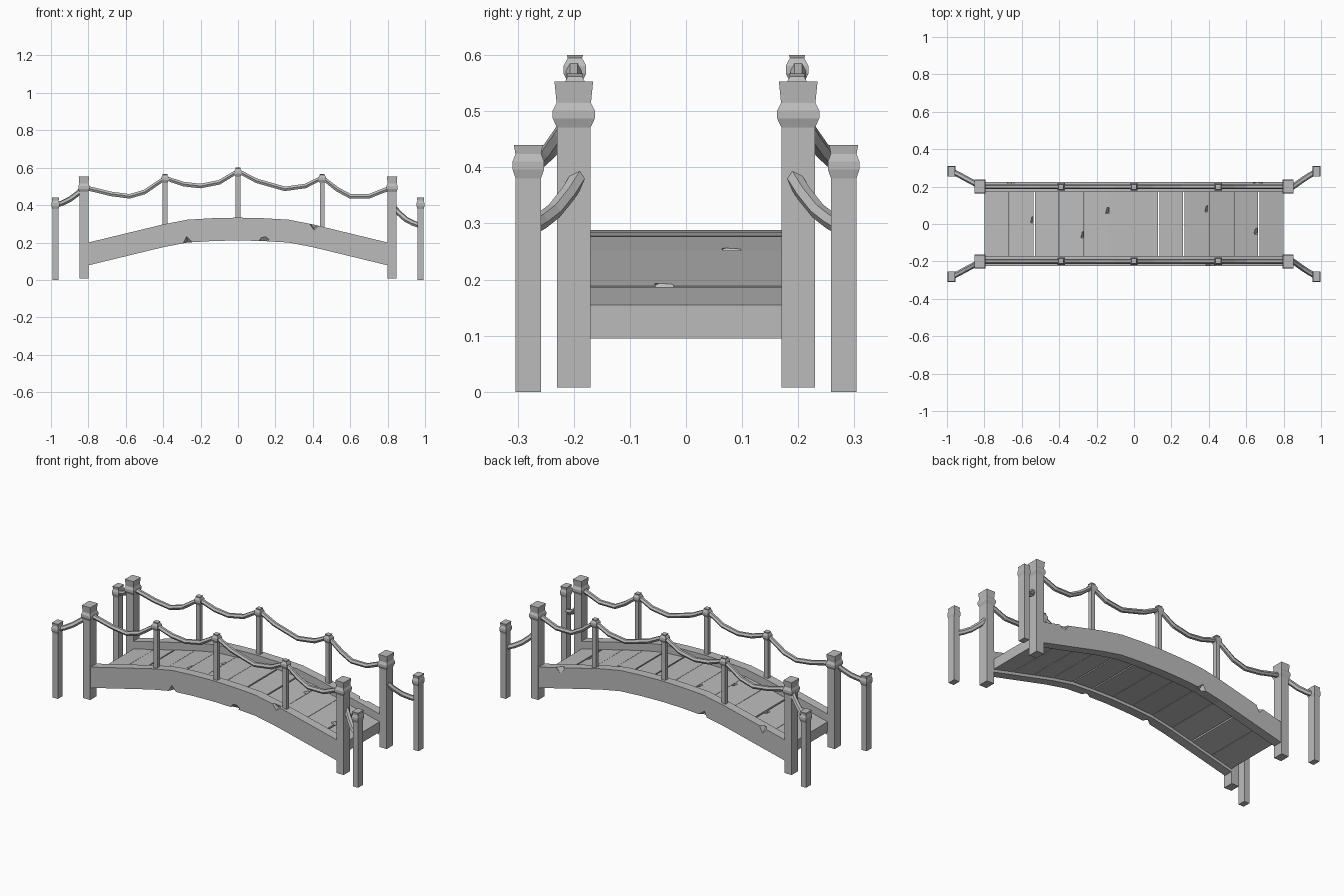
import bpy, bmesh, math
from mathutils import Matrix, Vector

if "Cube" in bpy.data.objects:
    bpy.data.objects.remove(bpy.data.objects["Cube"], do_unlink=True)

# One stone grey material
stone = bpy.data.materials.new("stone_grey")
stone.use_nodes = True
grey = (0.5, 0.5, 0.5, 1)
stone.diffuse_color = grey
stone.node_tree.nodes["Principled BSDF"].inputs["Base Color"].default_value = grey


def finish(bm, name):
    bmesh.ops.recalc_face_normals(bm, faces=bm.faces)
    mesh = bpy.data.meshes.new(name)
    bm.to_mesh(mesh)
    bm.free()
    mesh.materials.append(stone)
    ob = bpy.data.objects.new(name, mesh)
    bpy.context.collection.objects.link(ob)
    return ob


def loft(name, rings):
    """Skin a list of four-cornered rings and cap both ends."""
    bm = bmesh.new()
    loops = [[bm.verts.new(p) for p in ring] for ring in rings]
    for a, b in zip(loops, loops[1:]):
        for i in range(4):
            j = (i + 1) % 4
            bm.faces.new((a[i], a[j], b[j], b[i]))
    bm.faces.new(loops[0])
    bm.faces.new(loops[-1])
    return finish(bm, name)


# Height of the arched beam top at x
ARCH = [(0, .333), (.135, .33), (.27, .322), (.4, .297), (.8, .2)]


def arch(x):
    x = abs(x)
    for (x0, z0), (x1, z1) in zip(ARCH, ARCH[1:]):
        if x <= x1 + 1e-6:
            return z0 + (z1 - z0) * (x - x0) / (x1 - x0)
    return ARCH[-1][1]


def arched_bar(name, xs, y0, y1, top, bottom):
    return loft(name, [[(x, y0, arch(x) - bottom), (x, y1, arch(x) - bottom),
                        (x, y1, arch(x) - top), (x, y0, arch(x) - top)] for x in xs])


def chip(ob, spots, size):
    """Knock small angular chips out of an edge."""
    for n, (x, y, z) in enumerate(spots):
        bm = bmesh.new()
        bmesh.ops.create_cube(bm, size=size)
        turn = Matrix.Rotation(.5 + n, 4, 'Z') @ Matrix.Rotation(.8, 4, 'Y') @ Matrix.Rotation(.6, 4, 'X')
        bmesh.ops.transform(bm, matrix=Matrix.Translation((x, y, z)) @ turn, verts=bm.verts)
        cutter = finish(bm, "chip_cutter")
        cutter.hide_render = True
        mod = ob.modifiers.new("chip", 'BOOLEAN')
        mod.operation = 'DIFFERENCE'
        mod.solver = 'EXACT'
        mod.object = cutter
        bpy.context.view_layer.objects.active = ob
        bpy.ops.object.modifier_apply(modifier=mod.name)
        bpy.data.objects.remove(cutter, do_unlink=True)


# Side beams
steps = [-.8, -.4, -.27, -.135, 0, .135, .27, .4, .8]
front = arched_bar("front_beam", steps, -.225, -.172, 0, .122)
back = arched_bar("back_beam", steps, .172, .225, 0, .122)
chip(front, [(.41, -.232, arch(.41)), (-.27, -.232, .2), (.14, -.232, .205)], .04)
chip(back, [(.66, .232, arch(.66)), (-.66, .232, arch(.66)), (-.27, .232, .2)], .04)

# Deck planks, a few with wider gaps
COUNT = 12
edges = [-.8 + 1.6 * i / COUNT for i in range(COUNT + 1)]
wide = {2, 7, 8, 11}
for i in range(COUNT):
    a = edges[i] + (0 if i == 0 else .004 if i in wide else .0008)
    b = edges[i + 1] - (0 if i == COUNT - 1 else .004 if i + 1 in wide else .0008)
    plank = arched_bar(f"plank_{i + 1}", [a, b], -.175, .175, .045, .105)
    chips = {1: .02, 3: -.06, 4: .07, 8: .08, 10: -.04}
    if i in chips:
        chip(plank, [(b, chips[i], arch(b) - .04)], .03)


def post(name, x, y, hx, hy, base, top, collar, flare):
    """Square post with a bulging rope collar and a flared head."""
    prof = [(base, 1), (collar - .022, 1), (collar - .006, flare),
            (collar + .008, flare), (collar + .022, 1.02), (top, 1.15)]
    loft(name, [[(x + sx * hx * s, y + sy * hy * s, z)
                 for sx, sy in ((-1, -1), (1, -1), (1, 1), (-1, 1))] for z, s in prof])


def rope(name, points, radius):
    curve = bpy.data.curves.new(name, 'CURVE')
    curve.dimensions = '3D'
    curve.bevel_depth = radius
    curve.bevel_resolution = 1
    curve.use_fill_caps = True
    line = curve.splines.new('POLY')
    line.points.add(len(points) - 1)
    for p, co in zip(line.points, points):
        p.co = (*co, 1)
    temp = bpy.data.objects.new(name, curve)
    bpy.context.collection.objects.link(temp)
    bpy.context.view_layer.update()
    mesh = bpy.data.meshes.new_from_object(temp.evaluated_get(bpy.context.evaluated_depsgraph_get()))
    bpy.data.objects.remove(temp, do_unlink=True)
    mesh.materials.clear()
    mesh.materials.append(stone)
    mesh.shade_flat()
    ob = bpy.data.objects.new(name, mesh)
    bpy.context.collection.objects.link(ob)


# Handrail rope dips between the posts
RAIL = [(-.825, .495), (-.76, .48), (-.68, .46), (-.58, .447), (-.5, .47), (-.39, .545),
        (-.29, .512), (-.2, .502), (-.1, .522), (0, .582), (.1, .53), (.25, .487),
        (.36, .502), (.45, .547), (.53, .485), (.6, .447), (.7, .447), (.77, .475), (.825, .495)]

for side, sy in (("front", -1), ("back", 1)):
    rope(f"{side}_handrail_rope", [(x, sy * .2, z) for x, z in RAIL], .014)

    # Slim posts standing on the beams
    for n, (x, top) in enumerate([(-.39, .567), (0, .6), (.45, .567)]):
        post(f"{side}_slim_post_{n + 1}", x, sy * .198, .0125, .0125,
             arch(x) - .03, top, top - .027, 1.6)

    # Large end posts and the short outer posts
    for end, sx in (("right", -1), ("left", 1)):
        post(f"{side}_{end}_main_post", sx * .824, sy * .2, .024, .03, .008, .553, .493, 1.25)
        post(f"{side}_{end}_outer_post", sx * .976, sy * .281, .017, .0225, 0, .44, .402, 1.25)

    # Short ropes, tied high at one end and hanging low at the other
    rope(f"{side}_right_end_rope",
         [(-.825, sy * .2, .495), (-.86, sy * .222, .46), (-.9, sy * .243, .43),
          (-.94, sy * .265, .41), (-.976, sy * .282, .4)], .015)
    rope(f"{side}_left_end_rope",
         [(.835, sy * .19, .385), (.865, sy * .21, .353), (.9, sy * .235, .322),
          (.935, sy * .258, .304), (.976, sy * .281, .29)], .015)
